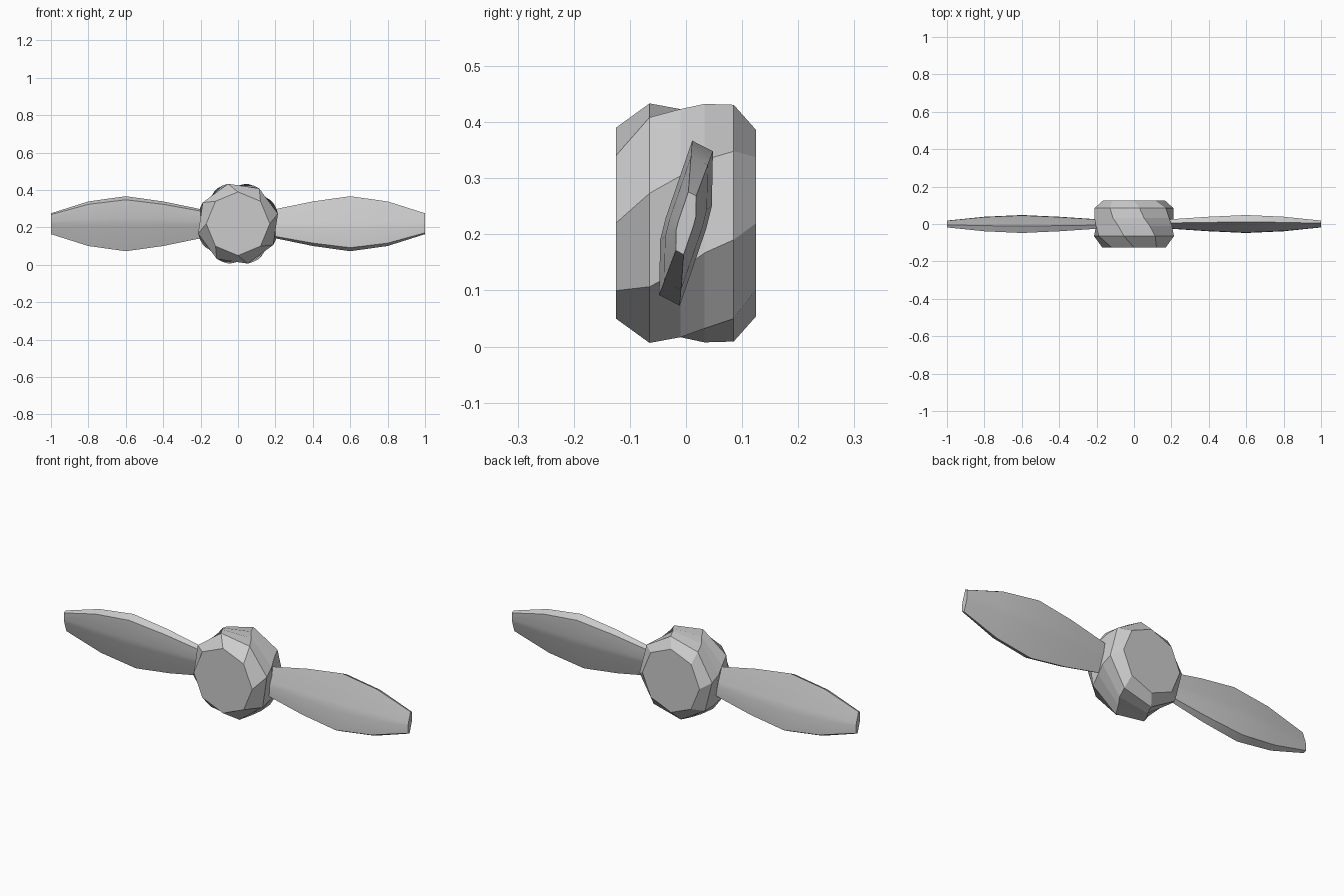
import bpy, math

cube = bpy.data.objects.get("Cube")
if cube:
    bpy.data.objects.remove(cube, do_unlink=True)

CENTRE_Z = 0.22

grey = bpy.data.materials.new("plain_grey")
grey.use_nodes = True
colour = (0.6, 0.6, 0.6, 1.0)
grey.diffuse_color = colour
grey.node_tree.nodes["Principled BSDF"].inputs["Base Color"].default_value = colour


def loft(name, rings):
    """Skin a list of equal-length closed rings and cap both ends."""
    n = len(rings[0])
    verts = [p for ring in rings for p in ring]
    faces = [tuple(reversed(range(n))), tuple(range(len(verts) - n, len(verts)))]
    for r in range(len(rings) - 1):
        for i in range(n):
            a, b = r * n + i, r * n + (i + 1) % n
            faces.append((a, b, b + n, a + n))
    mesh = bpy.data.meshes.new(name)
    mesh.from_pydata(verts, [], faces)
    mesh.materials.append(grey)
    obj = bpy.data.objects.new(name, mesh)
    bpy.context.collection.objects.link(obj)
    bpy.ops.object.select_all(action='DESELECT')
    obj.select_set(True)
    bpy.context.view_layer.objects.active = obj
    bpy.ops.object.mode_set(mode='EDIT')
    bpy.ops.mesh.select_all(action='SELECT')
    bpy.ops.mesh.normals_make_consistent(inside=False)
    bpy.ops.object.mode_set(mode='OBJECT')
    return obj


# Hub: twisted octagonal drum with chamfered ends (y, radius, twist in degrees)
hub_rings = [(-0.125, 0.17, 0), (-0.065, 0.22, 14), (-0.01, 0.22, 22.5),
             (0.033, 0.219, 31), (0.085, 0.213, 37), (0.125, 0.166, 45)]


def octagon(y, radius, twist):
    angles = [math.radians(twist + 45 * i) for i in range(8)]
    return [(radius * math.cos(a), y, CENTRE_Z + radius * math.sin(a)) for a in angles]


loft("hub", [octagon(*ring) for ring in hub_rings])

# Blades: pitched, point-symmetric section scaled along the span
half = [(0.011, 0.147), (0.048, 0.128), (0.046, 0.03), (0.036, -0.01)]
section = half + [(-y, -z) for y, z in half]
span = [(0.15, 0.42), (0.2, 0.53), (0.4, 0.81), (0.6, 1.0), (0.8, 0.81), (1.0, 0.38)]

# The second blade is the first turned half a revolution about the vertical
for name, side in (("left_blade", 1), ("right_blade", -1)):
    rings = [[(side * x, side * y * s, CENTRE_Z + z * s) for y, z in section]
             for x, s in span]
    loft(name, rings)
    bpy.ops.object.shade_smooth_by_angle(angle=math.radians(30))
